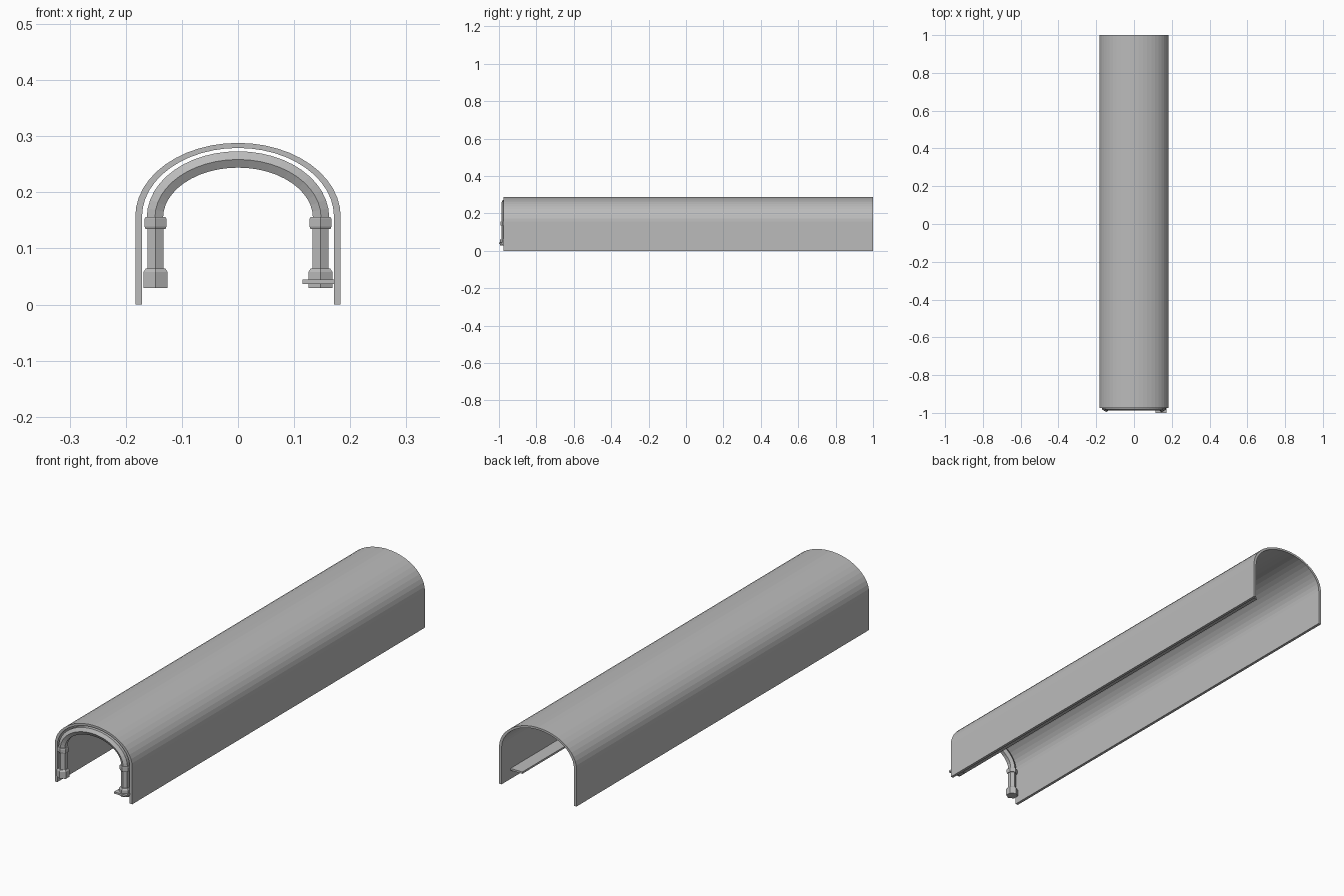
import bpy
import bmesh
from math import sin, cos, pi, radians
from mathutils import Vector

cube = bpy.data.objects.get("Cube")
if cube:
    bpy.data.objects.remove(cube, do_unlink=True)

# One plain grey for the whole model
grey = bpy.data.materials.new("plain grey")
grey.use_nodes = True
colour = (0.5, 0.5, 0.5, 1)
grey.diffuse_color = colour
grey.node_tree.nodes["Principled BSDF"].inputs["Base Color"].default_value = colour

FRONT, BACK = -0.975, 1.0     # ends of the vault
SPRING = 0.157                # height where walls turn into the arch


def loft(name, rings):
    """Join a row of equal closed rings into a capped solid."""
    bm = bmesh.new()
    rows = [[bm.verts.new(p) for p in ring] for ring in rings]
    n = len(rows[0])
    for a, b in zip(rows, rows[1:]):
        for i in range(n):
            j = (i + 1) % n
            bm.faces.new((a[i], a[j], b[j], b[i]))
    bm.faces.new(rows[0])
    bm.faces.new(rows[-1])
    bmesh.ops.recalc_face_normals(bm, faces=bm.faces)
    mesh = bpy.data.meshes.new(name)
    bm.to_mesh(mesh)
    bm.free()
    mesh.materials.append(grey)
    obj = bpy.data.objects.new(name, mesh)
    bpy.context.collection.objects.link(obj)
    return obj


def vault_section(t, inner, outer):
    """Rectangle across the shell thickness, stretched along y."""
    pts = []
    for y, (a, b) in ((FRONT, outer), (BACK, outer), (BACK, inner), (FRONT, inner)):
        pts.append((a * cos(t), y, SPRING + b * sin(t)))
    return pts


# Vault shell: straight walls and flattened arch
INNER, OUTER = (0.171, 0.122), (0.183, 0.131)
STEPS = 24
sections = [vault_section(pi * i / STEPS, INNER, OUTER) for i in range(STEPS + 1)]
foot_right = [(x, y, 0) for x, y, z in sections[0]]
foot_left = [(x, y, 0) for x, y, z in sections[-1]]
loft("tunnel_shell", [foot_right] + sections + [foot_left])


# Portal arch: six-sided tube along a flattened half circle
ARCH_A, ARCH_B, ARCH_Z, TUBE = 0.148, 0.1035, 0.155, 0.0168
PORTAL_Y = -0.97
hexagon = [radians(60 * k + 30) for k in range(6)]
rings = []
for i in range(STEPS + 1):
    t = pi * i / STEPS
    centre = Vector((ARCH_A * cos(t), PORTAL_Y, ARCH_Z + ARCH_B * sin(t)))
    normal = Vector((ARCH_B * cos(t), 0, ARCH_A * sin(t))).normalized()
    rings.append([centre + TUBE * (normal * cos(h) + Vector((0, sin(h), 0)))
                  for h in hexagon])
loft("portal_arch", rings)

# Portal columns with base and collar: (half width, height)
profile = [(0.0215, 0.029), (0.0215, 0.058), (0.0175, 0.064), (0.0145, 0.064),
           (0.0145, 0.135), (0.018, 0.135), (0.0195, 0.139), (0.0195, 0.153),
           (0.018, 0.156)]
for side, x in (("left", 0.147), ("right", -0.147)):
    rings = [[(x + r / cos(pi / 6) * cos(h), PORTAL_Y + r / cos(pi / 6) * sin(h), z)
              for h in hexagon] for r, z in profile]
    loft("portal_column_" + side, rings)

# Long ledge along the left wall
x0, x1, y0, y1 = 0.115, 0.172, -1.0, 0.94
loft("wall_ledge", [[(x0, y0, z), (x1, y0, z), (x1, y1, z), (x0, y1, z)]
                    for z in (0.037, 0.045)])
